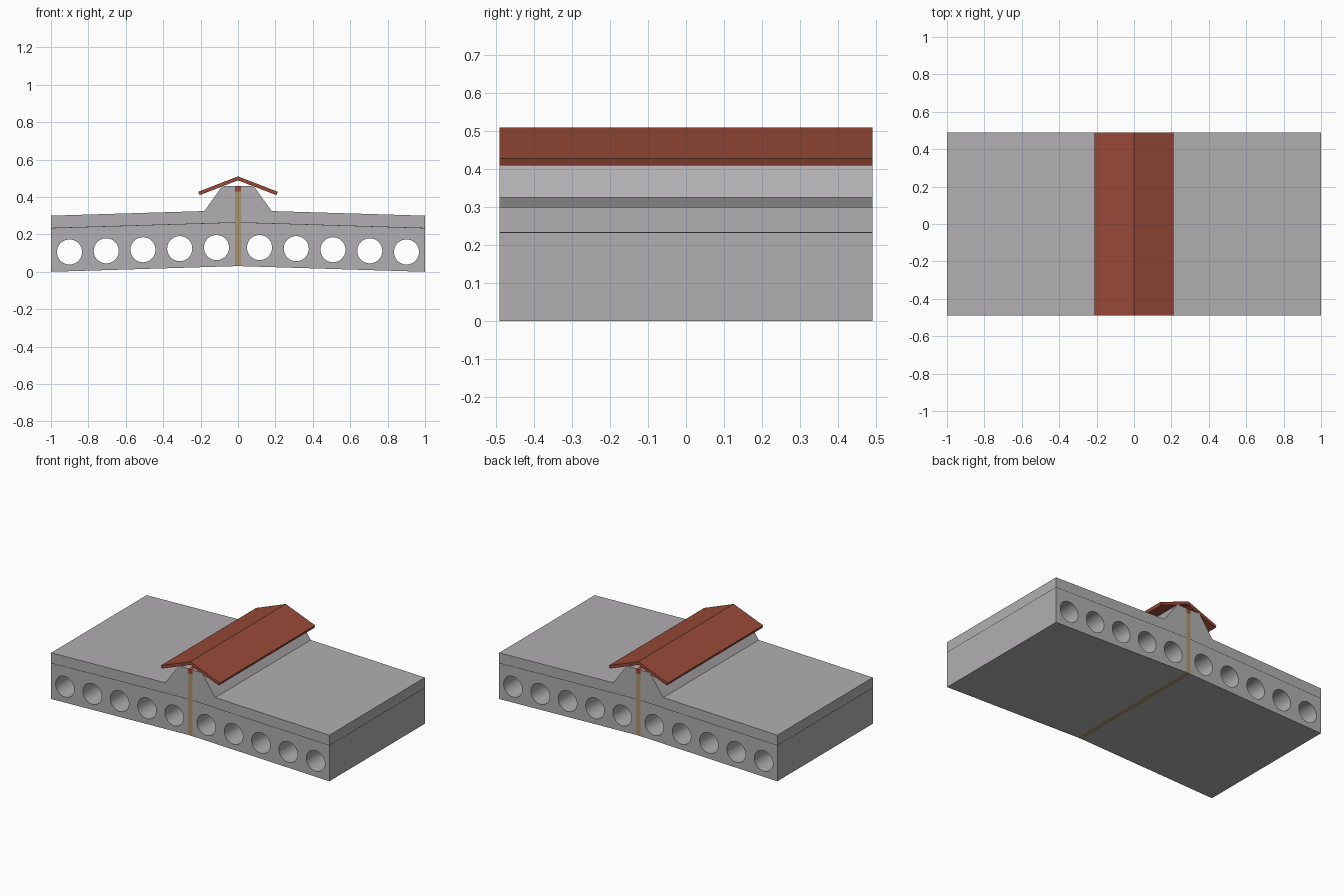
import bpy, bmesh, math

if "Cube" in bpy.data.objects:
    bpy.data.objects.remove(bpy.data.objects["Cube"])

HALF_DEPTH = 0.49
JOINT = 0.015       # half width of the movement joint
RISE = 0.03         # fall of the slab from the middle to the ends


def material(name, rgb):
    m = bpy.data.materials.new(name)
    m.diffuse_color = (*rgb, 1)
    m.use_nodes = True
    m.node_tree.nodes["Principled BSDF"].inputs["Base Color"].default_value = m.diffuse_color
    return m


concrete = material("concrete_grey", (0.44, 0.43, 0.44))
tan = material("joint_filler_tan", (0.40, 0.30, 0.15))
red = material("cap_red", (0.31, 0.066, 0.038))
dark = material("membrane_dark", (0.03, 0.03, 0.03))


def fall(x, z):
    """Height of a sloping layer whose edge height is z."""
    return z + RISE * (1 - abs(x))


def prism(name, loops, mat, mirror=False):
    """Extrude a front-view outline (first loop) with holes through the depth."""
    curve = bpy.data.curves.new(name, "CURVE")
    curve.dimensions = "2D"
    curve.fill_mode = "BOTH"
    curve.extrude = HALF_DEPTH
    for loop in loops:
        s = curve.splines.new("POLY")
        s.points.add(len(loop) - 1)
        for p, (x, z) in zip(s.points, loop):
            p.co = (x, z, 0, 1)
        s.use_cyclic_u = True
    ob = bpy.data.objects.new(name, curve)
    bpy.context.collection.objects.link(ob)
    ob.rotation_euler.x = math.pi / 2
    bpy.ops.object.select_all(action="DESELECT")
    ob.select_set(True)
    bpy.context.view_layer.objects.active = ob
    bpy.ops.object.convert(target="MESH")
    ob = bpy.context.object
    bpy.ops.object.transform_apply(location=False, rotation=True, scale=False)
    bm = bmesh.new()
    bm.from_mesh(ob.data)
    bmesh.ops.remove_doubles(bm, verts=bm.verts, dist=1e-5)
    bmesh.ops.recalc_face_normals(bm, faces=bm.faces)
    bm.to_mesh(ob.data)
    bm.free()
    ob.data.materials.clear()
    ob.data.materials.append(mat)
    bpy.ops.object.shade_smooth_by_angle(angle=math.radians(20))
    if mirror:
        ob.modifiers.new("mirror", "MIRROR")
    return ob


def layer(z0, z1):
    """Sloping half layer between two edge heights."""
    return [(JOINT, fall(0, z0)), (1, z0), (1, z1), (JOINT, fall(0, z1))]


def circle(cx, cz, r, n=48):
    return [(cx + r * math.cos(2 * math.pi * i / n),
             cz + r * math.sin(2 * math.pi * i / n)) for i in range(n)]


# Hollow core slab on each side of the joint
holes = [circle(x, fall(x, 0.103), 0.067)
         for x in (0.115 + 0.1965 * i for i in range(5))]
prism("hollow_core_slab", [layer(0, 0.232)] + holes, concrete, True)

# Thin membrane between slab and topping
prism("membrane", [layer(0.232, 0.235)], dark, True)

# Topping with the raised curb beside the joint
prism("topping_and_curb", [[
    (JOINT, fall(0, 0.235)), (1, 0.235), (1, 0.30), (0.18, fall(0.18, 0.30)),
    (0.083, 0.46), (JOINT, 0.46)]], concrete, True)

# Joint filler and its sealant
prism("joint_filler", [[(-JOINT, RISE), (JOINT, RISE),
                        (JOINT, 0.43), (-JOINT, 0.43)]], tan)
prism("joint_sealant", [[(-JOINT, 0.43), (JOINT, 0.43),
                         (JOINT, 0.46), (-JOINT, 0.46)]], red)

# Folded ridge cap over the curb
prism("ridge_cap", [[(0, 0.51), (-0.212, 0.428), (-0.205, 0.41),
                     (0, 0.489), (0.205, 0.41), (0.212, 0.428)]], red)
